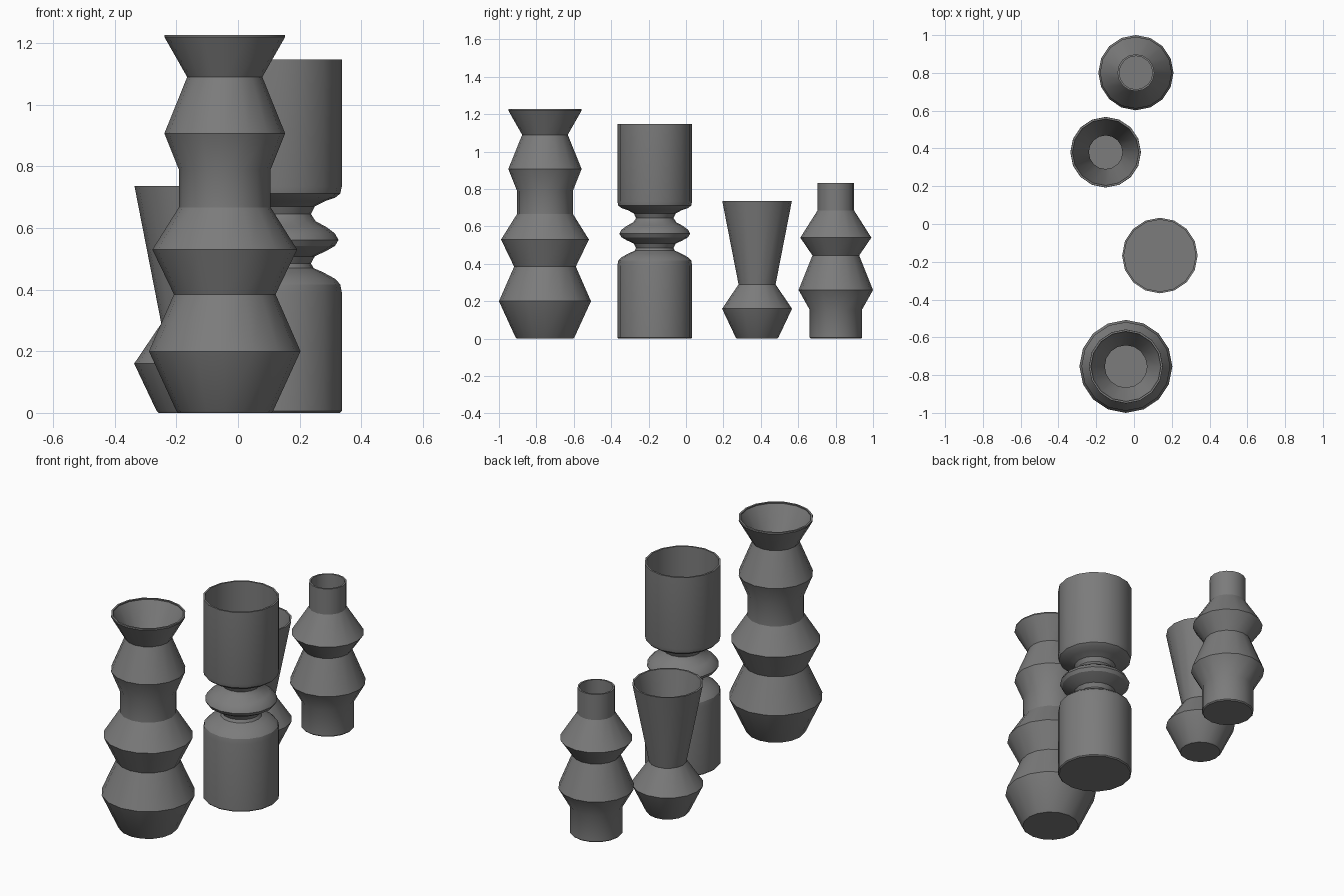
import bpy
import math

if "Cube" in bpy.data.objects:
    bpy.data.objects.remove(bpy.data.objects["Cube"], do_unlink=True)

SIDES = 16
WALL = 0.01

# Single glaze colour
glaze = bpy.data.materials.new("dark grey ceramic")
glaze.use_nodes = True
GREY = (0.2, 0.2, 0.2, 1.0)
glaze.diffuse_color = GREY
bsdf = glaze.node_tree.nodes["Principled BSDF"]
bsdf.inputs["Base Color"].default_value = GREY
bsdf.inputs["Roughness"].default_value = 0.6


def make_vase(name, x, y, outer, floor=0.02):
    """Lathe an outer (radius, height) profile into a thin-walled open vase."""
    base_r = outer[0][0]
    foot = [(base_r - 0.006, 0), (base_r, 0.006)]
    inner = [(r - WALL, z) for r, z in reversed(outer[1:]) if z > floor]
    r_floor = inner[-1][0] if floor > 0.1 else base_r - WALL
    profile = foot + outer[1:] + inner + [(r_floor, floor)]

    verts = [(r * math.cos(math.tau * i / SIDES), r * math.sin(math.tau * i / SIDES), z)
             for r, z in profile for i in range(SIDES)]
    faces = [tuple(reversed(range(SIDES)))]
    for ring in range(len(profile) - 1):
        a, b = ring * SIDES, (ring + 1) * SIDES
        for i in range(SIDES):
            j = (i + 1) % SIDES
            faces.append((a + i, a + j, b + j, b + i))
    last = (len(profile) - 1) * SIDES
    faces.append(tuple(range(last, last + SIDES)))

    mesh = bpy.data.meshes.new(name)
    mesh.from_pydata(verts, [], faces)
    mesh.materials.append(glaze)
    vase = bpy.data.objects.new(name, mesh)
    vase.location = (x, y, 0)
    bpy.context.collection.objects.link(vase)
    bpy.ops.object.select_all(action="DESELECT")
    vase.select_set(True)
    bpy.context.view_layer.objects.active = vase
    bpy.ops.object.shade_smooth_by_angle(angle=math.radians(30))
    return vase


# Tall vase with stacked angular bulges and a flared mouth
make_vase("tall_faceted_vase", -0.043, -0.754, [
    (0.157, 0), (0.246, 0.2), (0.165, 0.385), (0.235, 0.53), (0.149, 0.667),
    (0.149, 0.79), (0.196, 0.907), (0.122, 1.09), (0.196, 1.22), (0.195, 1.227)])

# Two cylinders joined by a pinched neck with a rounded ring; only the upper cup is hollow
make_vase("pinched_cylinder_vase", 0.137, -0.167, [
    (0.2, 0), (0.2, 0.39), (0.195, 0.417), (0.178, 0.435), (0.14, 0.456),
    (0.108, 0.47), (0.1, 0.485), (0.112, 0.508), (0.15, 0.526), (0.178, 0.542),
    (0.189, 0.561), (0.178, 0.582), (0.15, 0.603), (0.115, 0.622), (0.1, 0.645),
    (0.112, 0.67), (0.145, 0.687), (0.178, 0.698), (0.195, 0.712), (0.2, 0.735),
    (0.2, 1.147)], floor=0.73)

# Funnel vase on a short angular foot
make_vase("funnel_vase", -0.15, 0.38, [
    (0.114, 0), (0.187, 0.16), (0.099, 0.29), (0.186, 0.736)])

# Bottle vase with two bulges and a straight neck
make_vase("double_bulge_bottle", 0.01, 0.801, [
    (0.14, 0), (0.14, 0.155), (0.199, 0.26), (0.125, 0.445), (0.19, 0.54),
    (0.098, 0.685), (0.098, 0.832)])
